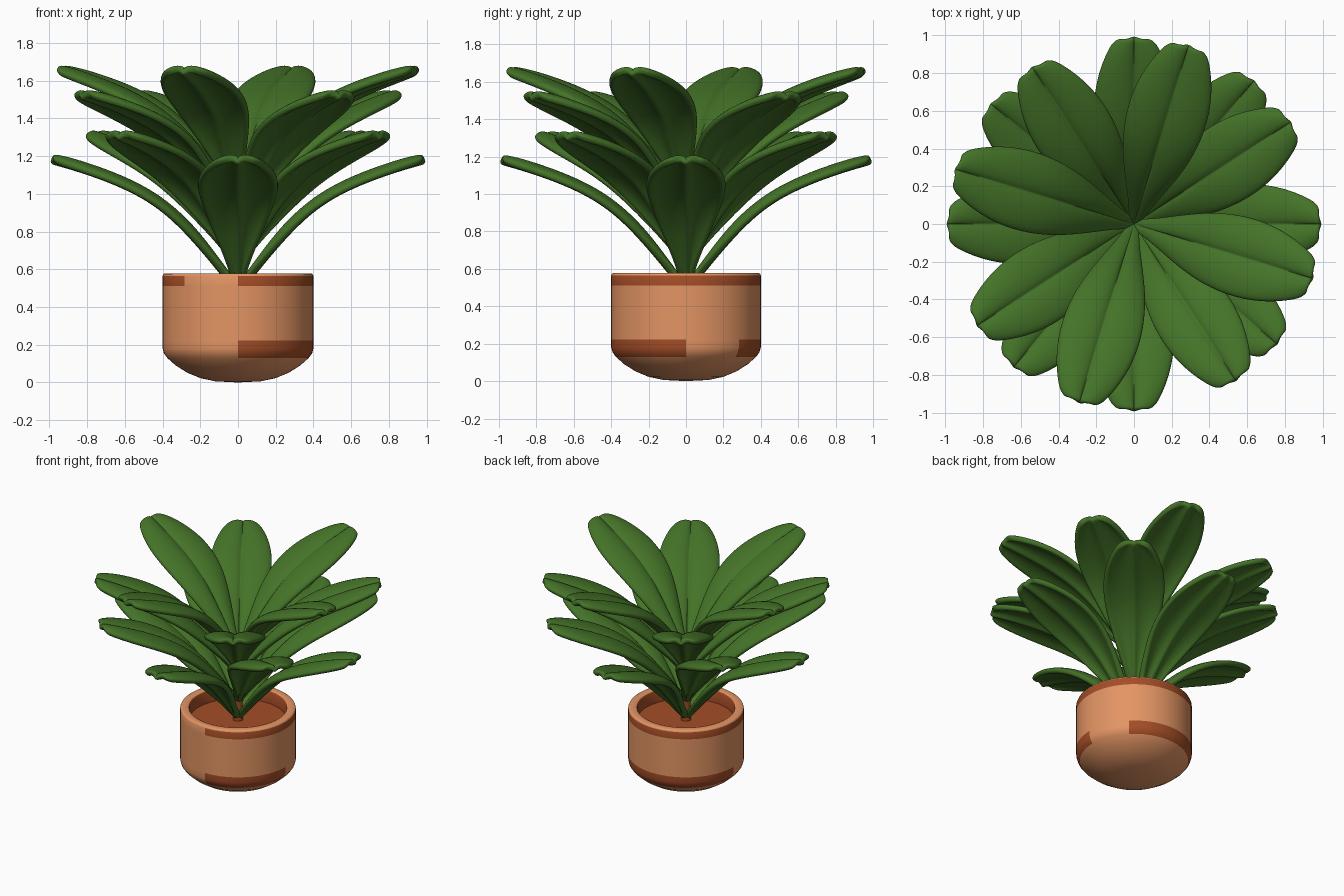
import bpy, math
from mathutils import Vector

if "Cube" in bpy.data.objects:
    bpy.data.objects.remove(bpy.data.objects["Cube"])


def material(name, rgb):
    m = bpy.data.materials.new(name)
    m.diffuse_color = (*rgb, 1)
    m.use_nodes = True
    m.node_tree.nodes["Principled BSDF"].inputs["Base Color"].default_value = m.diffuse_color
    return m


GREEN = material("leaf green", (0.058, 0.171, 0.021))
CLAY = material("light clay", (0.77, 0.30, 0.127))
RUST = material("dark rust", (0.37, 0.075, 0.02))


def add_object(name, mesh):
    ob = bpy.data.objects.new(name, mesh)
    bpy.context.collection.objects.link(ob)
    return ob


def lathe(name, profile, mats, rule, n=64):
    """Revolve (radius, z) points; the ends close at radius 0."""
    verts, faces, rows = [], [], []
    for r, z in profile:
        if r == 0:
            rows.append([len(verts)] * n)
            verts.append((0, 0, z))
        else:
            rows.append(list(range(len(verts), len(verts) + n)))
            verts += [(r * math.cos(math.tau * i / n), r * math.sin(math.tau * i / n), z)
                      for i in range(n)]
    slots = []
    for k in range(len(profile) - 1):
        for i in range(n):
            j = (i + 1) % n
            q = [rows[k][i], rows[k][j], rows[k + 1][j], rows[k + 1][i]]
            faces.append(list(dict.fromkeys(q)))
            slots.append(rule(k, 360 * (i + 0.5) / n))
    me = bpy.data.meshes.new(name)
    me.from_pydata(verts, [], faces)
    for m in mats:
        me.materials.append(m)
    for p, s in zip(me.polygons, slots):
        p.material_index = s
    ob = add_object(name, me)
    bpy.context.view_layer.objects.active = ob
    ob.select_set(True)
    bpy.ops.object.shade_smooth_by_angle(angle=math.radians(40))
    ob.select_set(False)
    return ob


# Pot: rounded base, two broken painted bands, rounded rim, dark inside
POT = [(0, 0.0), (0.12, 0.006), (0.2, 0.023), (0.27, 0.052), (0.33, 0.09), (0.375, 0.13),
       (0.393, 0.155), (0.4, 0.18), (0.4, 0.222), (0.4, 0.512), (0.4, 0.565),
       (0.396, 0.574), (0.388, 0.578), (0.35, 0.578), (0.341, 0.574), (0.336, 0.565),
       (0.336, 0.48), (0, 0.48)]


def pot_colour(k, a):
    if k in (5, 6, 7):                       # lower band
        return 0 if a < 45 or 180 < a < 270 else 1
    if k == 9:                               # upper band
        return 0 if 225 < a < 270 else 1
    return 1 if k >= 14 else 0


lathe("pot", POT, [CLAY, RUST], pot_colour)

# Stem
lathe("stem", [(0, 0.47), (0.035, 0.47), (0.03, 0.7), (0.025, 0.98), (0, 1.0)],
      [RUST], lambda k, a: 0, 16)

# Leaf sections: distance out, height, half width
LEAF = [(0.0, 0.49, 0.022), (0.05, 0.55, 0.03), (0.12, 0.64, 0.058), (0.24, 0.785, 0.12),
        (0.35, 0.895, 0.168), (0.46, 0.978, 0.2), (0.58, 1.042, 0.214), (0.70, 1.092, 0.208),
        (0.81, 1.13, 0.182), (0.90, 1.158, 0.145), (0.96, 1.173, 0.108), (0.992, 1.182, 0.07)]
# Across the leaf: position, lift (two arched lobes and a central groove)
ACROSS = [(-1, -0.014), (-0.8, 0.008), (-0.45, 0.02), (-0.12, 0.01), (0, -0.012),
          (0.12, 0.01), (0.45, 0.02), (0.8, 0.008), (1, -0.014)]

verts, faces = [], []
for i, (r, z, w) in enumerate(LEAF):
    a, b = LEAF[max(i - 1, 0)], LEAF[min(i + 1, len(LEAF) - 1)]
    t = Vector((b[0] - a[0], 0, b[1] - a[1])).normalized()
    normal = Vector((-t.z, 0, t.x))
    for s, lift in ACROSS:
        p = Vector((r, s * w, z)) + normal * lift * min(1, w / 0.12)
        if i == len(LEAF) - 1:               # slightly lobed tip
            p -= t * (0.02 * s * s)
        verts.append(p)
n = len(ACROSS)
for i in range(len(LEAF) - 1):
    for j in range(n - 1):
        k = i * n + j
        faces.append((k, k + n, k + n + 1, k + 1))
leaf_mesh = bpy.data.meshes.new("leaf")
leaf_mesh.from_pydata(verts, [], faces)
leaf_mesh.materials.append(GREEN)
for p in leaf_mesh.polygons:
    p.use_smooth = True

# Four tiers of four leaves, each tier raised and turned
for tier, (lift, turn) in enumerate([(0, 0), (0.128, 50), (0.342, 33), (0.472, -17)]):
    for q in range(4):
        ob = add_object(f"leaf_tier{tier + 1}_{q + 1}", leaf_mesh)
        ob.location.z = lift
        ob.rotation_euler.z = math.radians(turn + 90 * q)
        sol = ob.modifiers.new("thickness", 'SOLIDIFY')
        sol.thickness = 0.042
        sol.offset = 0
        sub = ob.modifiers.new("smooth", 'SUBSURF')
        sub.levels = sub.render_levels = 2
